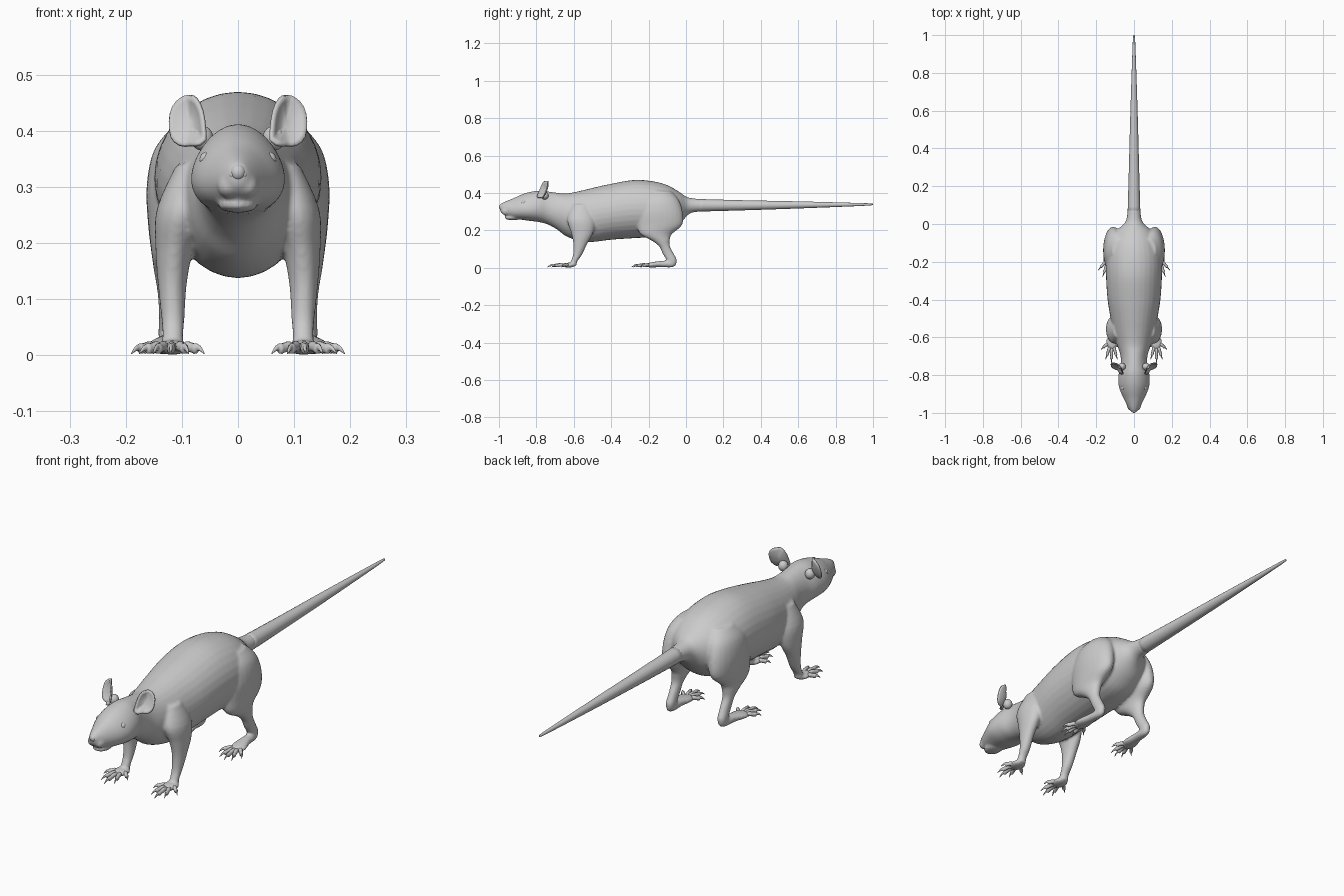
import bpy, bmesh, math
from mathutils import Vector, Matrix

if "Cube" in bpy.data.objects:
    bpy.data.objects.remove(bpy.data.objects["Cube"])


def spline(rows, sub):
    """Catmull-Rom interpolation of station rows."""
    out = []
    for i in range(len(rows) - 1):
        p0, p1 = rows[max(i - 1, 0)], rows[i]
        p2, p3 = rows[i + 1], rows[min(i + 2, len(rows) - 1)]
        for k in range(sub):
            t = k / sub
            out.append([0.5 * (2 * b + (c - a) * t + (2 * a - 5 * b + 4 * c - d) * t * t
                               + (3 * b - a - 3 * c + d) * t ** 3)
                        for a, b, c, d in zip(p0, p1, p2, p3)])
    return out + [list(rows[-1])]


def loft(bm, rows, axis, sides=24, sub=4, mat=None):
    """Closed tube through rows (x, y, z, rx, r2[, pear]); rings lie across the axis."""
    rings, new = [], []
    for r in spline(rows, sub):
        x, y, z, ra, rb = r[:5]
        pear = r[5] if len(r) > 5 else 0
        ra, rb = max(ra, .0008), max(rb, .0008)
        ring = []
        for i in range(sides):
            a = 2 * math.pi * i / sides
            u, v = ra * math.cos(a) * (1 - pear * math.sin(a)), rb * math.sin(a)
            co = Vector((x + u, y, z + v) if axis == 'Y' else (x + u, y + v, z))
            ring.append(bm.verts.new(mat @ co if mat else co))
        rings.append(ring)
    for a, b in zip(rings, rings[1:]):
        for i in range(sides):
            j = (i + 1) % sides
            new.append(bm.faces.new((a[i], a[j], b[j], b[i])))
    new += [bm.faces.new(rings[0]), bm.faces.new(rings[-1])]
    bmesh.ops.recalc_face_normals(bm, faces=new)


def ball(bm, loc, size, rot=0):
    m = Matrix.Translation(loc) @ Matrix.Rotation(rot, 4, 'Z') @ Matrix.Diagonal((*size, 1))
    bmesh.ops.create_uvsphere(bm, u_segments=24, v_segments=14, radius=1, matrix=m)


def finish(bm, name, mirror=False):
    me = bpy.data.meshes.new(name)
    bm.to_mesh(me)
    bm.free()
    for p in me.polygons:
        p.use_smooth = True
    ob = bpy.data.objects.new(name, me)
    bpy.context.collection.objects.link(ob)
    if mirror:
        ob.modifiers.new("mirror", 'MIRROR')
    return ob


# Head and torso: y, top z, bottom z, half width, pear shape
profile = [(-.995, .338, .308, .012, 0), (-.985, .346, .292, .022, .05), (-.96, .357, .275, .037, .1),
           (-.92, .373, .262, .056, .15), (-.88, .391, .257, .073, .2), (-.84, .404, .251, .082, .2),
           (-.79, .412, .245, .08, .15), (-.74, .408, .232, .069, .1), (-.69, .401, .205, .073, .05),
           (-.64, .397, .168, .09, 0), (-.57, .41, .143, .11, 0), (-.5, .427, .138, .124, 0),
           (-.4, .449, .15, .14, 0), (-.28, .469, .158, .148, 0), (-.18, .463, .165, .148, 0),
           (-.1, .442, .182, .132, 0), (-.04, .408, .225, .098, 0), (0, .381, .272, .054, 0),
           (.03, .372, .294, .039, 0), (.08, .367, .301, .033, 0)]
bm = bmesh.new()
loft(bm, [(0, y, (t + b) / 2, w, (t - b) / 2, p) for y, t, b, w, p in profile], 'Y', 32)
ball(bm, (0, -.925, .268), (.036, .045, .014))

# Legs: x, y, z, half width, half depth from top to ankle
front_leg = [(.08, -.56, .34, .03, .045), (.1, -.56, .26, .045, .075), (.113, -.555, .19, .034, .06),
             (.117, -.565, .13, .026, .038), (.116, -.58, .07, .021, .024),
             (.116, -.598, .035, .019, .018), (.117, -.605, .012, .02, .02)]
hind_leg = [(.075, -.14, .41, .04, .06), (.095, -.14, .365, .055, .1), (.107, -.14, .3, .056, .122),
            (.113, -.14, .23, .047, .12), (.118, -.16, .18, .036, .085), (.121, -.135, .145, .028, .048),
            (.122, -.115, .115, .022, .029), (.122, -.095, .075, .019, .03),
            (.123, -.077, .042, .019, .028), (.124, -.076, .015, .017, .022)]
hind_foot = [(.124, -.055, .024, .01, .014), (.124, -.08, .02, .018, .018),
             (.127, -.13, .02, .022, .017), (.131, -.18, .016, .033, .014), (.133, -.212, .013, .025, .01)]
for s in (1, -1):
    flip = Matrix.Diagonal((s, 1, 1, 1))
    loft(bm, front_leg, 'Z', mat=flip)
    loft(bm, hind_leg, 'Z', mat=flip)
    loft(bm, hind_foot, 'Y', mat=flip)
    ball(bm, (s * .117, -.628, .014), (.032, .038, .013))
    ball(bm, (s * .017, -.962, .302), (.02, .026, .022))
body = finish(bm, "body_and_legs")
rm = body.modifiers.new("merge", 'REMESH')
rm.mode = 'VOXEL'
rm.voxel_size = .006
rm.use_smooth_shade = True
sm = body.modifiers.new("soften", 'SMOOTH')
sm.factor = .5
sm.iterations = 4

# Tail
bm = bmesh.new()
loft(bm, [(0, .05, .334, .034, .034), (0, .3, .334, .027, .027), (0, .6, .336, .019, .019),
          (0, .9, .338, .009, .009), (0, .99, .339, .005, .005), (0, 1, .339, .001, .001)], 'Y', 20)
finish(bm, "tail")


# Toes with claws, given by the paw centre and claw tips
def toes(name, centre, tips, start):
    bm = bmesh.new()
    for tip in tips:
        c, t = Vector(centre), Vector(tip)
        base = c.lerp(t, start)
        d = t - base
        L = d.length
        rows = [(0, 0, .011, .008, .008), (0, -.25 * L, .016, .0085, .009), (0, -.5 * L, .013, .0075, .009),
                (0, -.64 * L, .012, .0075, .0095), (0, -.71 * L, .014, .004, .006),
                (0, -.85 * L, .011, .0028, .0045), (0, -L, .003, .001, .001)]
        m = Matrix.Translation((base.x, base.y, 0)) @ Matrix.Rotation(math.atan2(d.x, -d.y), 4, 'Z')
        loft(bm, rows, 'Y', 10, 3, m)
    finish(bm, name, True)


toes("front_toes", (.117, -.615),
     [(.06, -.665), (.088, -.718), (.12, -.742), (.151, -.718), (.176, -.665)], .28)
toes("hind_toes", (.13, -.175),
     [(.078, -.24), (.108, -.28), (.138, -.292), (.166, -.28), (.19, -.245)], .25)

# Ears: cupped shells filled from an outline in x, z
outline = [(.058, .385), (.06, .41), (.064, .435), (.074, .457), (.088, .464), (.104, .458),
           (.118, .442), (.123, .418), (.12, .39), (.105, .375), (.085, .374), (.068, .376)]
outline = spline(outline + outline[:1], 2)[:-1]
bm = bmesh.new()
cx, cz, n = .084, .41, len(outline)
rings = []
for k in range(1, 6):
    f = k / 5
    ring = []
    for x, z in outline:
        px, pz = cx + (x - cx) * f, cz + (z - cz) * f
        py = -.75 + .35 * (px - cx) + .35 * (pz - cz) - .022 * f * f * (1.2 if x < cx else .5)
        ring.append(bm.verts.new((px, py, pz)))
    rings.append(ring)
for a, b in zip(rings, rings[1:]):
    for i in range(n):
        bm.faces.new((a[i], a[(i + 1) % n], b[(i + 1) % n], b[i]))
bm.faces.new(rings[0])
bmesh.ops.recalc_face_normals(bm, faces=bm.faces[:])
ear = finish(bm, "ears", True)
sol = ear.modifiers.new("thickness", 'SOLIDIFY')
sol.thickness = .006
sol.offset = 0

# Ear roots joining the shells to the head
bm = bmesh.new()
ball(bm, (.064, -.755, .387), (.02, .02, .022), .3)
finish(bm, "ear_roots", True)

# Eyes with lids
bm = bmesh.new()
ball(bm, (.054, -.866, .349), (.014, .016, .014), .5)
finish(bm, "eyes", True)
bpy.ops.mesh.primitive_torus_add(major_radius=.0155, minor_radius=.0035,
                                 major_segments=24, minor_segments=8,
                                 location=(0, 0, 0))
lids = bpy.context.object
lids.name = "eyelids"
lids.data.transform(Matrix.Translation((.058, -.867, .35)) @ Matrix.Rotation(-.4, 4, 'Z')
                    @ Matrix.Rotation(math.radians(65), 4, 'Y') @ Matrix.Diagonal((.85, 1.1, 1, 1)))
lids.modifiers.new("mirror", 'MIRROR')
for p in lids.data.polygons:
    p.use_smooth = True

# Nose with nostril wings
bm = bmesh.new()
ball(bm, (0, -.986, .326), (.014, .014, .015))
for s in (1, -1):
    ball(bm, (s * .01, -.983, .322), (.008, .012, .009))
finish(bm, "nose")
